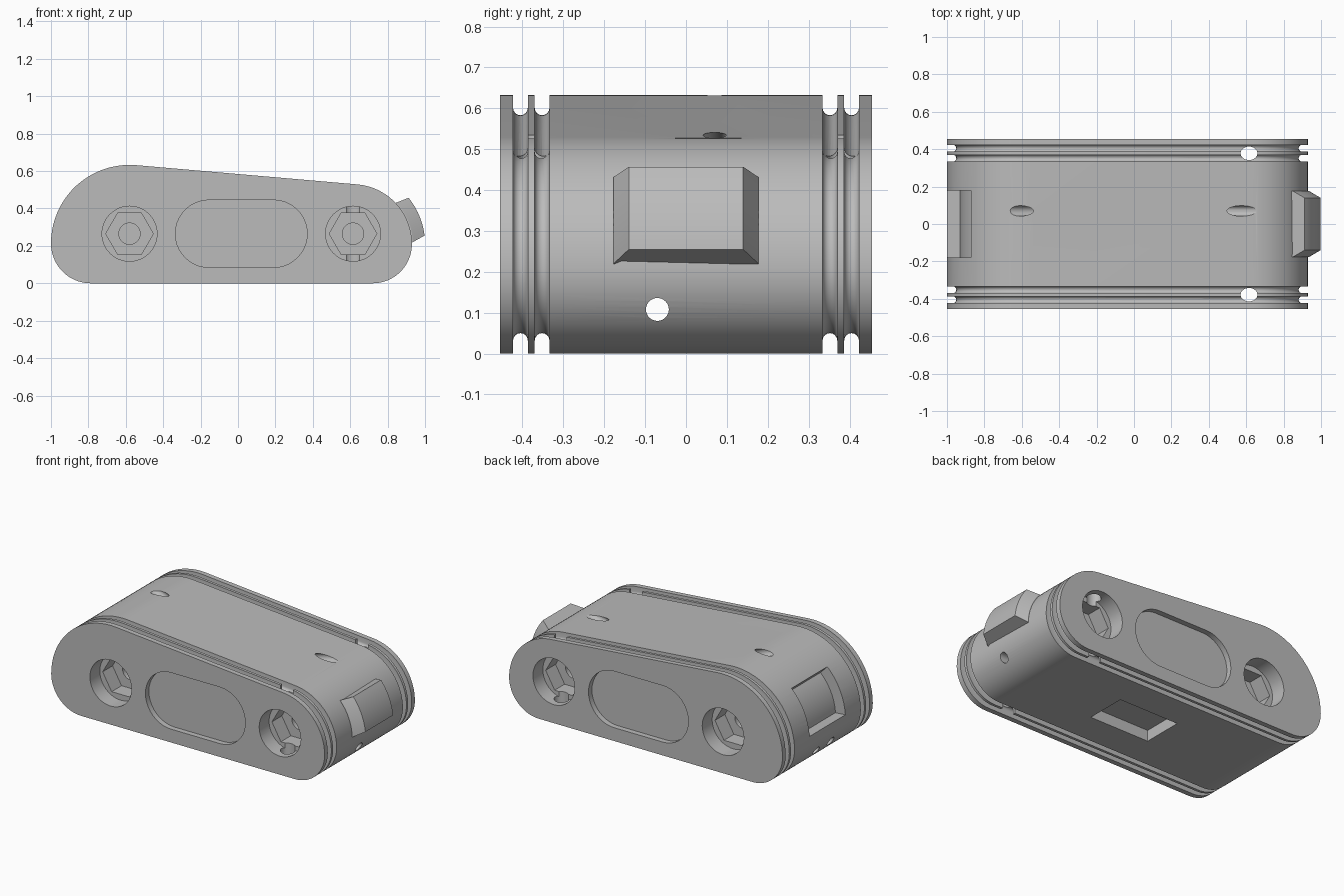
import bpy, bmesh, math
from mathutils import Vector

cube = bpy.data.objects.get("Cube")
if cube:
    bpy.data.objects.remove(cube)

grey = bpy.data.materials.new("plain grey")
grey.use_nodes = True
grey.diffuse_color = (0.5, 0.5, 0.5, 1)
grey.node_tree.nodes["Principled BSDF"].inputs["Base Color"].default_value = (0.5, 0.5, 0.5, 1)

RIGHT = (0.61, 0.21, 0.32)    # x, z and radius of the upper right end
LEFT = (-0.58, 0.213, 0.42)   # the same for the upper left end


def loft(name, rings):
    """Skin closed rings of points and cap both ends."""
    bm = bmesh.new()
    loops = [[bm.verts.new(p) for p in ring] for ring in rings]
    for a, b in zip(loops, loops[1:]):
        for i in range(len(a)):
            j = (i + 1) % len(a)
            bm.faces.new((a[i], a[j], b[j], b[i]))
    bm.faces.new(loops[0])
    bm.faces.new(loops[-1])
    bmesh.ops.recalc_face_normals(bm, faces=bm.faces)
    mesh = bpy.data.meshes.new(name)
    bm.to_mesh(mesh)
    bm.free()
    mesh.materials.append(grey)
    obj = bpy.data.objects.new(name, mesh)
    bpy.context.collection.objects.link(obj)
    return obj


def prism(name, outline, y0, y1):
    return loft(name, [[(x, y, z) for x, z in outline] for y in (y0, y1)])


def arc(cx, cz, r, a0, a1, n):
    angles = [math.radians(a0 + (a1 - a0) * i / n) for i in range(n + 1)]
    return [(cx + r * math.cos(a), cz + r * math.sin(a)) for a in angles]


def rod(name, start, end, radius, squash=1, sides=32):
    """Round cutter between two points, squashed across y if wanted."""
    start, end = Vector(start), Vector(end)
    u = (end - start).cross(Vector((0, 1, 0))).normalized()
    v = Vector((0, 1, 0)) * squash
    ring = [u * x + v * z for x, z in arc(0, 0, radius, 0, 360, sides)[:-1]]
    return loft(name, [[start + p for p in ring], [end + p for p in ring]])


def curved_block(name, end, levels):
    """Block bent round an end; levels hold radius, angles and half width."""
    rows = [arc(*end[:2], r, a0, a1, 12) for r, a0, a1, w in levels]
    rings = []
    for column in zip(*rows):
        side = [(x, lv[3], z) for (x, z), lv in zip(column, levels)]
        rings.append(side + [(x, -y, z) for x, y, z in reversed(side)])
    return loft(name, rings)


def outline(depth):
    """Side outline of the body, shrunk by depth."""
    pts = []
    for cx, cz, r, a0, a1 in ((*RIGHT, 0, 85), (*LEFT, 85, 180),
                              (-0.787, 0.213, 0.213, 180, 270),
                              (0.72, 0.21, 0.21, 270, 360)):
        pts += arc(cx, cz, r - depth, a0, a1, 20)
    # Drop points shared by neighbouring arcs
    return [p for i, p in enumerate(pts) if math.dist(p, pts[i - 1]) > 1e-5]


# Body with two round-bottomed grooves near each face
half = [(0.455, 0)]
for mid in (0.405, 0.352):
    w = 0.018
    half.append((mid + w, 0))
    half += [(mid + w * math.cos(t), 0.032 + w * math.sin(t))
             for t in (math.pi * i / 8 for i in range(9))]
    half.append((mid - w, 0))
stations = half + [(-y, d) for y, d in reversed(half)]
body = loft("body", [[(x, y, z) for x, z in outline(d)] for y, d in stations])

# Cutters for both flat faces
cutters = []
stadium = arc(0.19, 0.265, 0.18, -90, 90, 20) + arc(-0.155, 0.265, 0.18, 90, 270, 20)
for s in (-1, 1):
    cutters.append(prism("face_recess_cutter", stadium, s * 0.42, s * 0.5))
    for x in (-0.58, 0.615):
        for name, r, sides, depth in (("counterbore_cutter", 0.147, 48, 0.1),
                                      ("hex_pocket_cutter", 0.127, 6, 0.2),
                                      ("pin_hole_cutter", 0.057, 32, 0.3)):
            ring = arc(x, 0.265, r, 0, 360, sides)[:-1]
            cutters.append(prism(name, ring, s * (0.455 - depth), s * 0.5))
    # Upright slot through each right-hand pocket
    cutters.append(rod("upright_slot_cutter", (0.615, s * 0.378, -0.1),
                       (0.615, s * 0.378, 0.8), 0.045, 0.8))

# Socket in the left end and pocket in the underside
cutters.append(curved_block("socket_cutter", LEFT,
                            [(0.35, 134, 176, 0.18), (0.5, 134, 176, 0.18)]))
cutters.append(prism("underside_pocket_cutter",
                     [(-0.21, -0.1), (0.21, -0.1), (0.21, 0.07), (-0.21, 0.07)],
                     -0.13, 0.13))

# Cord holes: one level, one sloping down to the left end, one short
cutters.append(rod("level_hole_cutter", (-1.2, -0.07, 0.108), (1.2, -0.07, 0.108), 0.028))
cutters.append(rod("sloping_hole_cutter", (-1.2, 0.07, 0.035), (0.9, 0.07, 0.625), 0.028))
cutters.append(rod("short_hole_cutter", (-0.9, 0.07, 0.76), (-0.4, 0.07, 0.54), 0.028))

for cutter in cutters:
    cutter.hide_render = True
    cutter.hide_viewport = True
    mod = body.modifiers.new(cutter.name, "BOOLEAN")
    mod.operation = "DIFFERENCE"
    mod.solver = "EXACT"
    mod.object = cutter

# Bake the cuts and remove the cutters
bpy.context.view_layer.update()
graph = bpy.context.evaluated_depsgraph_get()
cut_mesh = bpy.data.meshes.new_from_object(body.evaluated_get(graph))
body.modifiers.clear()
body.data = cut_mesh
for cutter in cutters:
    bpy.data.objects.remove(cutter)

# Tapered plug on the right end
plug = curved_block("end_plug", RIGHT, [(0.25, 47, -3, 0.177),
                                        (0.325, 43, 1.8, 0.177),
                                        (0.39, 39.3, 6.6, 0.14)])

for obj in (body, plug):
    bpy.ops.object.select_all(action="DESELECT")
    obj.select_set(True)
    bpy.context.view_layer.objects.active = obj
    bpy.ops.object.shade_smooth_by_angle(angle=math.radians(25))
